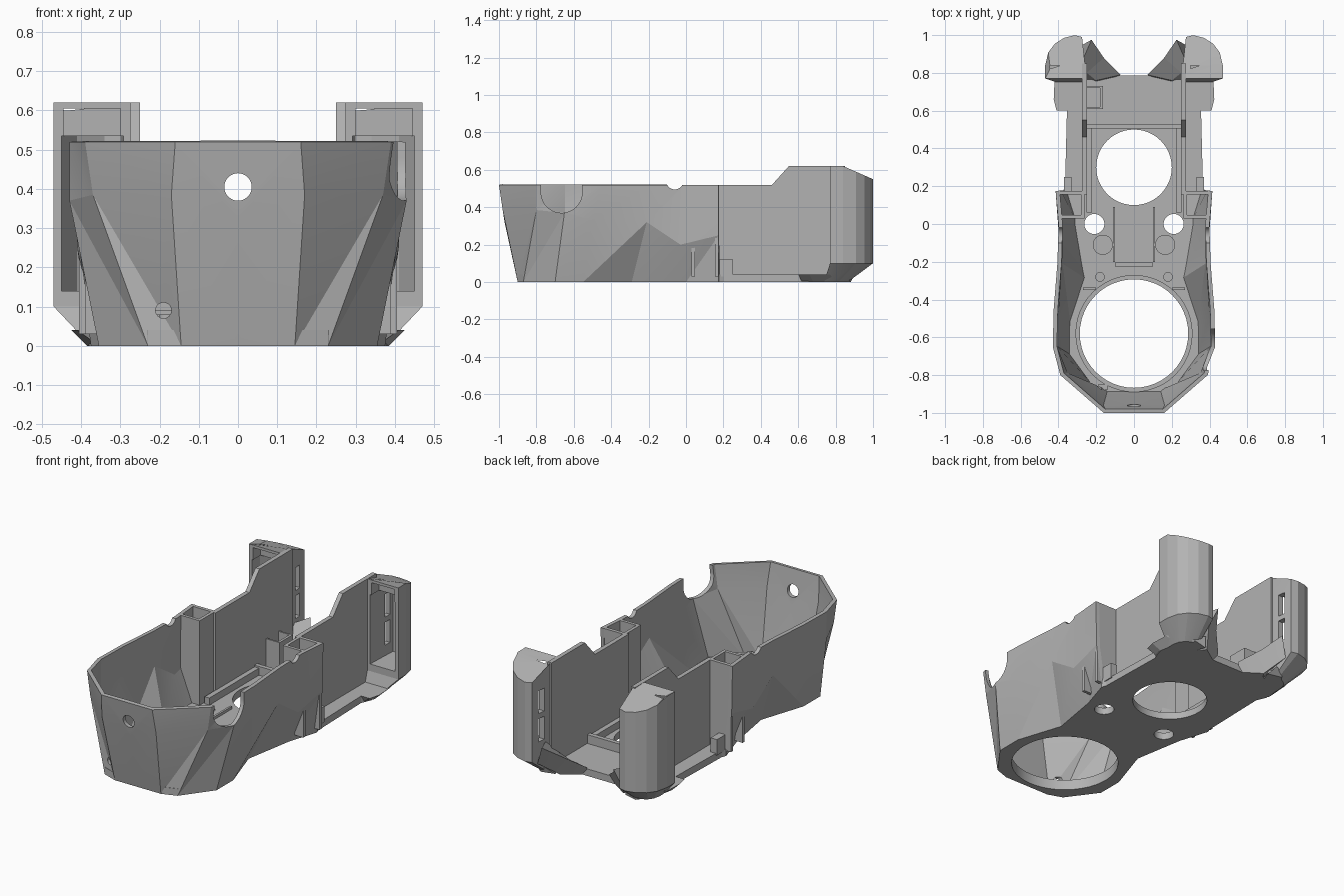
import bpy, bmesh, math
from mathutils import Matrix

cube = bpy.data.objects.get("Cube")
if cube:
    bpy.data.objects.remove(cube)

grey = bpy.data.materials.new("plain grey")
grey.use_nodes = True
COLOUR = (0.45, 0.45, 0.45, 1)
grey.diffuse_color = COLOUR
grey.node_tree.nodes["Principled BSDF"].inputs["Base Color"].default_value = COLOUR


def finish(bm, name):
    bmesh.ops.recalc_face_normals(bm, faces=bm.faces)
    mesh = bpy.data.meshes.new(name)
    bm.to_mesh(mesh)
    bm.free()
    mesh.materials.append(grey)
    obj = bpy.data.objects.new(name, mesh)
    bpy.context.collection.objects.link(obj)
    return obj


def loft(name, rings):
    """Closed solid through rings of equal length."""
    bm = bmesh.new()
    rows = [[bm.verts.new(p) for p in ring] for ring in rings]
    n = len(rows[0])
    for a, b in zip(rows, rows[1:]):
        for i in range(n):
            j = (i + 1) % n
            bm.faces.new((a[i], a[j], b[j], b[i]))
    bm.faces.new(rows[0][::-1])
    bm.faces.new(rows[-1])
    return finish(bm, name)


def slab(name, outline, z0, z1):
    return loft(name, [[(x, y, z) for x, y in outline] for z in (z0, z1)])


def box(name, x, y, z):
    return slab(name, [(x[0], y[0]), (x[1], y[0]), (x[1], y[1]), (x[0], y[1])], *z)


def cylinder(name, centre, r, depth, axis="Z"):
    turn = {"Z": Matrix(), "X": Matrix.Rotation(math.pi / 2, 4, "Y"),
            "Y": Matrix.Rotation(math.pi / 2, 4, "X")}[axis]
    bm = bmesh.new()
    bmesh.ops.create_cone(bm, cap_ends=True, segments=48, radius1=r, radius2=r,
                          depth=depth, matrix=Matrix.Translation(centre) @ turn)
    return finish(bm, name)


def bake(obj, cutters=()):
    """Cut, then freeze the modifiers and drop the cutters."""
    for c in cutters:
        c.hide_render = True
        mod = obj.modifiers.new("cut", "BOOLEAN")
        mod.operation, mod.object, mod.solver = "DIFFERENCE", c, "EXACT"
    graph = bpy.context.evaluated_depsgraph_get()
    obj.data = bpy.data.meshes.new_from_object(obj.evaluated_get(graph))
    obj.modifiers.clear()
    for c in cutters:
        bpy.data.objects.remove(c)


# Faceted front hull: half rings from the centre front to the rear edge
top = [(0, -1, .52), (.16, -1, .52), (.39, -.8, .52), (.43, -.65, .52), (.425, -.45, .52),
       (.405, -.2, .52), (.4, 0, .52), (.415, .175, .52)]
middle = [(0, -.97, .32), (.17, -.98, .385), (.37, -.8, .385), (.43, -.65, .37),
          (.42, -.5, .33), (.4, -.21, .32), (.4, -.03, .2), (.41, .175, .25)]
base = [(0, -.9, 0), (.145, -.9, 0), (.23, -.87, 0), (.355, -.7, 0), (.355, -.55, 0),
        (.27, -.29, 0), (.32, 0, 0), (.375, .175, 0)]
bm = bmesh.new()
rows = [[bm.verts.new(p) for p in r] for r in (base, middle, top)]
for low, high in zip(rows, rows[1:]):
    for i in range(len(low) - 1):
        bm.faces.new((low[i], low[i + 1], high[i + 1]))
        bm.faces.new((low[i], high[i + 1], high[i]))
hull = finish(bm, "front_hull")
hull.modifiers.new("mirror", "MIRROR")
thick = hull.modifiers.new("wall", "SOLIDIFY")
thick.thickness, thick.offset = .022, -1
# Normals of the open shell must face outward for an inward wall
if hull.data.polygons[0].normal.y > 0:
    hull.data.flip_normals()
bake(hull)
bake(hull, [cylinder("front_hole", (0, -1, .405), .035, .3, "Y"),
            cylinder("screw_hole", (-.19, -.92, .09), .02, .2, "Y"),
            cylinder("side_notch", (.43, -.665, .48), .11, .2, "X"),
            box("notch_mouth", (.33, .53), (-.775, -.555), (.48, .6)),
            cylinder("cable_notch", (0, -.06, .54), .045, 1.2, "X")])

# Floor plate with its openings
half = [(x, y) for x, y, z in base[1:]] + [(.365, .2), (.355, .6), (.38, .66), (.36, .74),
                                           (.22, .82), (.1, .785)]
outline = half + [(-x, y) for x, y in reversed(half)]
floor = slab("floor", outline, 0, .04)
cuts = [cylinder("large_opening", (0, -.58, 0), .287, .3),
        cylinder("rear_opening", (0, .3, 0), .2, .3)]
cuts += [cylinder("small_opening", (s * .21, 0, 0), .053, .3) for s in (1, -1)]
bake(floor, cuts)

# Raised rim around the large opening, cross ridges and latch
rim = cylinder("opening_rim", (0, -.58, .045), .31, .03)
bake(rim, [cylinder("rim_bore", (0, -.58, .04), .287, .3)])
box("rear_ridge", (-.25, .25), (.505, .53), (.03, .09))
box("middle_ridge", (-.1, .1), (-.225, -.205), (.03, .07))
box("cable_nub", (-.19, -.14), (-.88, -.85), (.03, .06))
latch = box("latch_box", (-.26, -.165), (.61, .73), (.03, .2))
bake(latch, [box("latch_bore", (-.25, -.18), (.62, .72), (.06, .3))])


def post_ring(z, s, k=1, drop=0):
    """Plan of a rear post with a rounded outer corner."""
    pts = [(.26, .77), (.47, .77), (.47, .84)]
    pts += [(.3 + .17 * math.cos(a), .84 + .16 * math.sin(a))
            for a in (math.radians(d) for d in (25, 45, 65, 85))]
    pts += [(.275, .99), (.26, .85)]
    return [(s * (.26 + (x - .26) * k), .7 + (y - .7) * k,
             z - drop * max(0, y - .84) / .16) for x, y in pts]


for s, side in ((1, "left"), (-1, "right")):
    def both(a, b):
        return (a, b) if s > 0 else (-b, -a)

    # Long rear side wall, rising toward the post
    profile = [(.16, .03), (.85, .03), (.85, .62), (.55, .62), (.46, .52), (.16, .52)]
    loft(side + "_rear_wall", [[(s * x, y, z) for y, z in profile] for x in (.25, .275)])

    # Pocket between hull and rear wall
    box(side + "_pocket_back", both(.25, .405), (.155, .175), (.03, .52))
    box(side + "_pocket_front", both(.27, .39), (.03, .048), (.03, .52))
    box(side + "_pocket_inner", both(.262, .28), (.03, .175), (.03, .52))
    box(side + "_wall_foot", both(.33, .37), (.17, .25), (.03, .12))

    # Hollow rear post, open to the front, with two slots inside
    post = loft(side + "_rear_post", [post_ring(0, s, .55), post_ring(.1, s),
                                      post_ring(.62, s, 1, .07)])
    hollow = [(s * x, y) for x, y in
              [(.285, .6), (.45, .6), (.45, .84), (.41, .92), (.34, .965), (.3, .965)]]
    bake(post, [slab("hollow", hollow, .14, .535),
                box("upper_slot", both(.2, .32), (.895, .94), (.36, .49)),
                box("lower_slot", both(.2, .32), (.895, .94), (.2, .33)),
                box("front_window", both(.3, .445), (.6, .84), (.4, .605))])

    # Flared foot joining the post to the floor
    foot_low = [(.3, .62), (.355, .62), (.385, .68), (.36, .8), (.3, .88), (.22, .86)]
    foot_high = [(.3, .6), (.41, .6), (.425, .66), (.42, .77), (.36, .85), (.25, .9)]
    loft(side + "_post_foot", [[(s * x, y, 0) for x, y in foot_low],
                               [(s * x, y, .04) for x, y in foot_high]])

    # Sloping rear arm from floor to post
    loft(side + "_rear_arm", [
        [(s * x, y, z) for x, y, z in r] for r in (
            [(.09, .775, 0), (.2, .74, 0), (.2, .76, .05), (.07, .79, .05)],
            [(.2, .85, 0), (.27, .74, 0), (.25, .8, .1), (.16, .88, .12)],
            [(.27, .95, .08), (.3, .8, .08), (.28, .85, .18), (.225, .975, .19)])])

    # Inner rails, bosses and pads
    box(side + "_rail", both(.222, .252), (.06, .51), (.03, .08))
    box(side + "_pad_edge", both(.1, .112), (-.2, .09), (.03, .055))
    cylinder(side + "_boss", (s * .165, -.11, .045), .053, .05)
    cylinder(side + "_pin", (s * .18, -.28, .05), .025, .06)
    box(side + "_floor_ridge", both(.2, .27), (-.35, -.335), (.03, .08))

# Crisp facets, smooth round openings
for obj in bpy.context.collection.objects:
    if obj.type == "MESH" and grey.name in obj.data.materials:
        bpy.ops.object.select_all(action="DESELECT")
        obj.select_set(True)
        bpy.context.view_layer.objects.active = obj
        bpy.ops.object.shade_smooth_by_angle(angle=math.radians(12))
